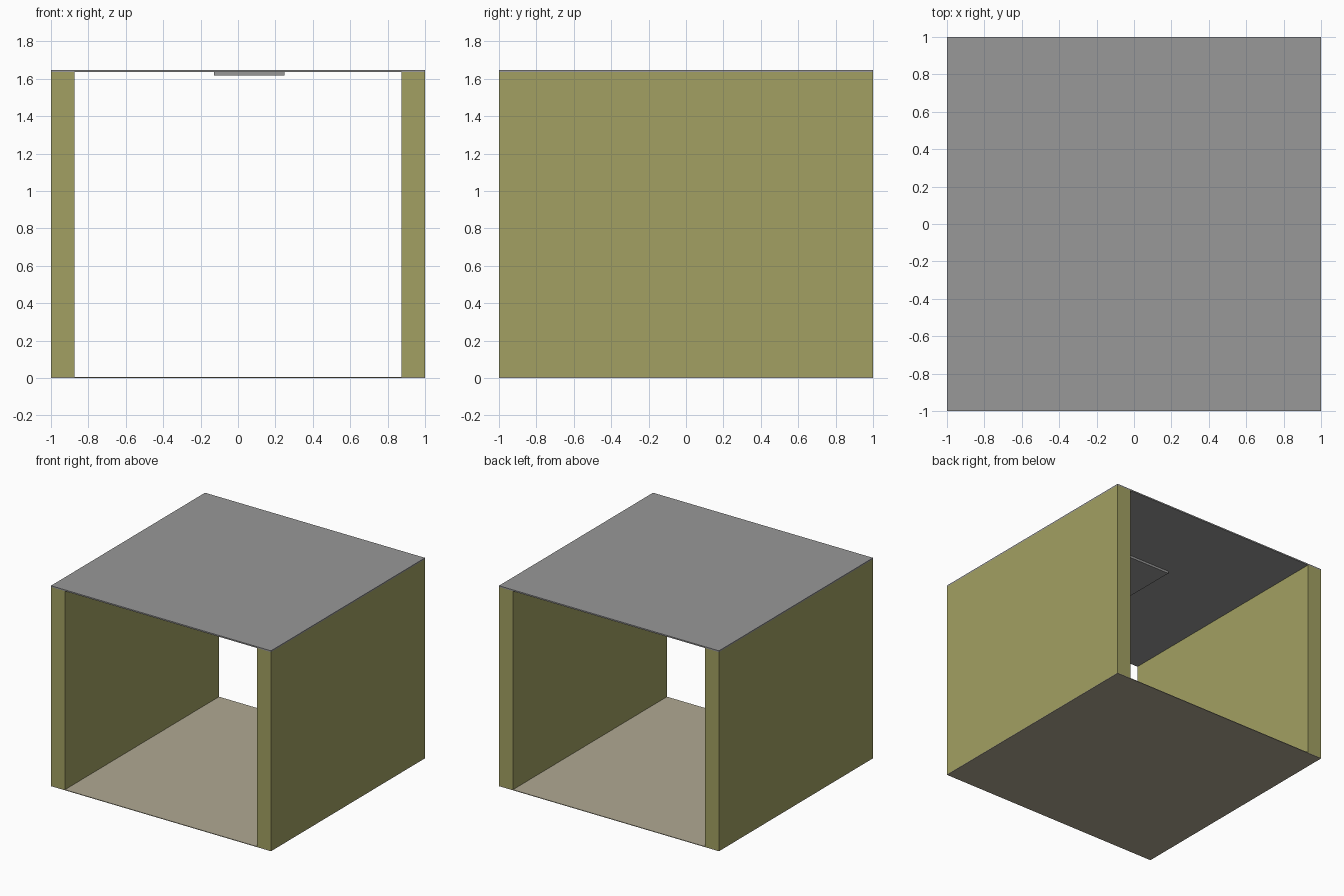
import bpy

if "Cube" in bpy.data.objects:
    bpy.data.objects.remove(bpy.data.objects["Cube"])


def material(name, rgb):
    # sRGB 0-255 to linear
    lin = [(c / 255 / 12.92) if c < 11 else ((c / 255 + 0.055) / 1.055) ** 2.4 for c in rgb]
    m = bpy.data.materials.new(name)
    m.diffuse_color = (*lin, 1)
    m.use_nodes = True
    m.node_tree.nodes["Principled BSDF"].inputs["Base Color"].default_value = m.diffuse_color
    return m


def box(name, lo, hi, mat):
    bpy.ops.mesh.primitive_cube_add(size=1)
    ob = bpy.context.object
    ob.name = name
    ob.location = [(a + b) / 2 for a, b in zip(lo, hi)]
    ob.scale = [b - a for a, b in zip(lo, hi)]
    bpy.ops.object.transform_apply(location=True, rotation=False, scale=True)
    ob.data.materials.append(mat)
    return ob


olive = material("olive wall", (162, 160, 98))
grey = material("grey roof", (152, 152, 152))
tan = material("tan floor", (176, 169, 147))

FLOOR, CEILING, TOP, INNER = 0.005, 1.636, 1.647, 0.873

# Floor and roof slabs span the full footprint
box("floor", (-1, -1, 0), (1, 1, FLOOR), tan)
box("roof", (-1, -1, CEILING), (1, 1, TOP), grey)

# Side walls
for side, x0, x1 in (("left", -1, -INNER), ("right", INNER, 1)):
    box(side + "_wall", (x0, -1, FLOOR), (x1, 1, CEILING), olive)

# Flat panel under the ceiling
box("ceiling_panel", (-0.127, -0.25, 1.618), (0.248, 0.25, CEILING), grey)
